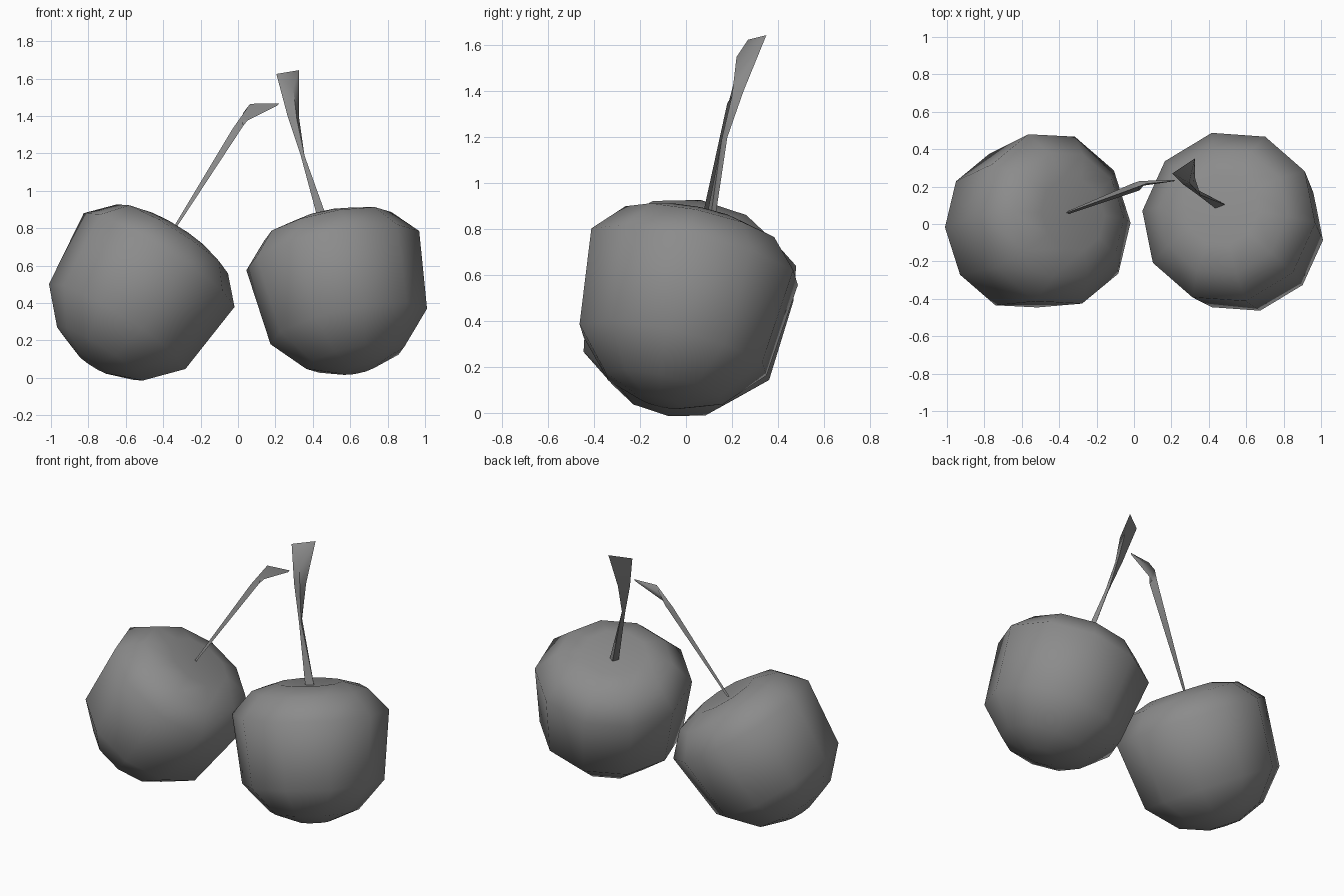
import bpy, bmesh, math
from mathutils import Vector

cube = bpy.data.objects.get("Cube")
if cube:
    bpy.data.objects.remove(cube, do_unlink=True)

# One plain grey for fruit and stems
grey = bpy.data.materials.new("plain_grey")
grey.use_nodes = True
colour = (0.26, 0.26, 0.26, 1)
grey.diffuse_color = colour
grey.node_tree.nodes["Principled BSDF"].inputs["Base Color"].default_value = colour


def finish(name, bm, sharp_angle):
    bmesh.ops.recalc_face_normals(bm, faces=bm.faces)
    mesh = bpy.data.meshes.new(name)
    bm.to_mesh(mesh)
    bm.free()
    mesh.materials.append(grey)
    obj = bpy.data.objects.new(name, mesh)
    bpy.context.collection.objects.link(obj)
    bpy.ops.object.select_all(action='DESELECT')
    obj.select_set(True)
    bpy.context.view_layer.objects.active = obj
    bpy.ops.object.shade_smooth_by_angle(angle=math.radians(sharp_angle))
    return obj


def loft(bm, rings):
    # Skin neighbouring rings of equal point count
    for a, b in zip(rings, rings[1:]):
        n = len(a)
        for i in range(n):
            j = (i + 1) % n
            bm.faces.new((a[i], a[j], b[j], b[i]))


# Cherry profile: (radius, height along the axis), broad shoulder, narrow base
PROFILE = [(0.1, -0.45), (0.27, -0.385), (0.43, -0.21), (0.475, 0.215), (0.35, 0.35), (0.2, 0.395)]
SIDES = 10


def cherry(name, centre, axis, phase):
    bm = bmesh.new()
    rings = []
    for r, h in PROFILE:
        rings.append([bm.verts.new((r * math.cos(a), r * math.sin(a), h))
                      for a in (math.tau * (i + phase) / SIDES for i in range(SIDES))])
    loft(bm, rings)
    # Rounded base and shallow dimple round the stem
    for ring, h in ((rings[0], -0.455), (rings[-1], 0.37)):
        pole = bm.verts.new((0, 0, h))
        for i in range(SIDES):
            bm.faces.new((ring[i], ring[(i + 1) % SIDES], pole))
    obj = finish(name, bm, 60)
    obj.location = centre
    obj.rotation_mode = 'QUATERNION'
    obj.rotation_quaternion = Vector((0, 0, 1)).rotation_difference(Vector(axis))


def stem(name, sections):
    bm = bmesh.new()
    rings = [[bm.verts.new(p) for p in tri] for tri in sections]
    loft(bm, rings)
    bm.faces.new(rings[0])
    bm.faces.new(rings[-1])
    finish(name, bm, 80)


cherry("right_cherry", (-0.535, -0.005, 0.45), (0.53, 0.15, 0.84), 0.0)
cherry("left_cherry", (0.55, -0.01, 0.475), (-0.2, 0.22, 0.95), -0.15)

# Thin three-sided stems that flare at the tip
stem("left_stem", [
    [(0.44, 0.08, 0.8), (0.495, 0.1, 0.8), (0.46, 0.12, 0.8)],
    [(0.335, 0.16, 1.19), (0.355, 0.155, 1.19), (0.345, 0.18, 1.2)],
    [(0.265, 0.21, 1.4), (0.315, 0.2, 1.38), (0.325, 0.25, 1.4)],
    [(0.205, 0.27, 1.625), (0.295, 0.22, 1.55), (0.325, 0.35, 1.645)],
])
stem("right_stem", [
    [(-0.36, 0.06, 0.78), (-0.345, 0.055, 0.78), (-0.35, 0.07, 0.78)],
    [(-0.03, 0.18, 1.33), (0.03, 0.18, 1.35), (0, 0.22, 1.35)],
    [(0.065, 0.215, 1.465), (0.05, 0.205, 1.375), (0.03, 0.23, 1.42)],
    [(0.22, 0.23, 1.468), (0.21, 0.228, 1.455), (0.215, 0.235, 1.465)],
])
